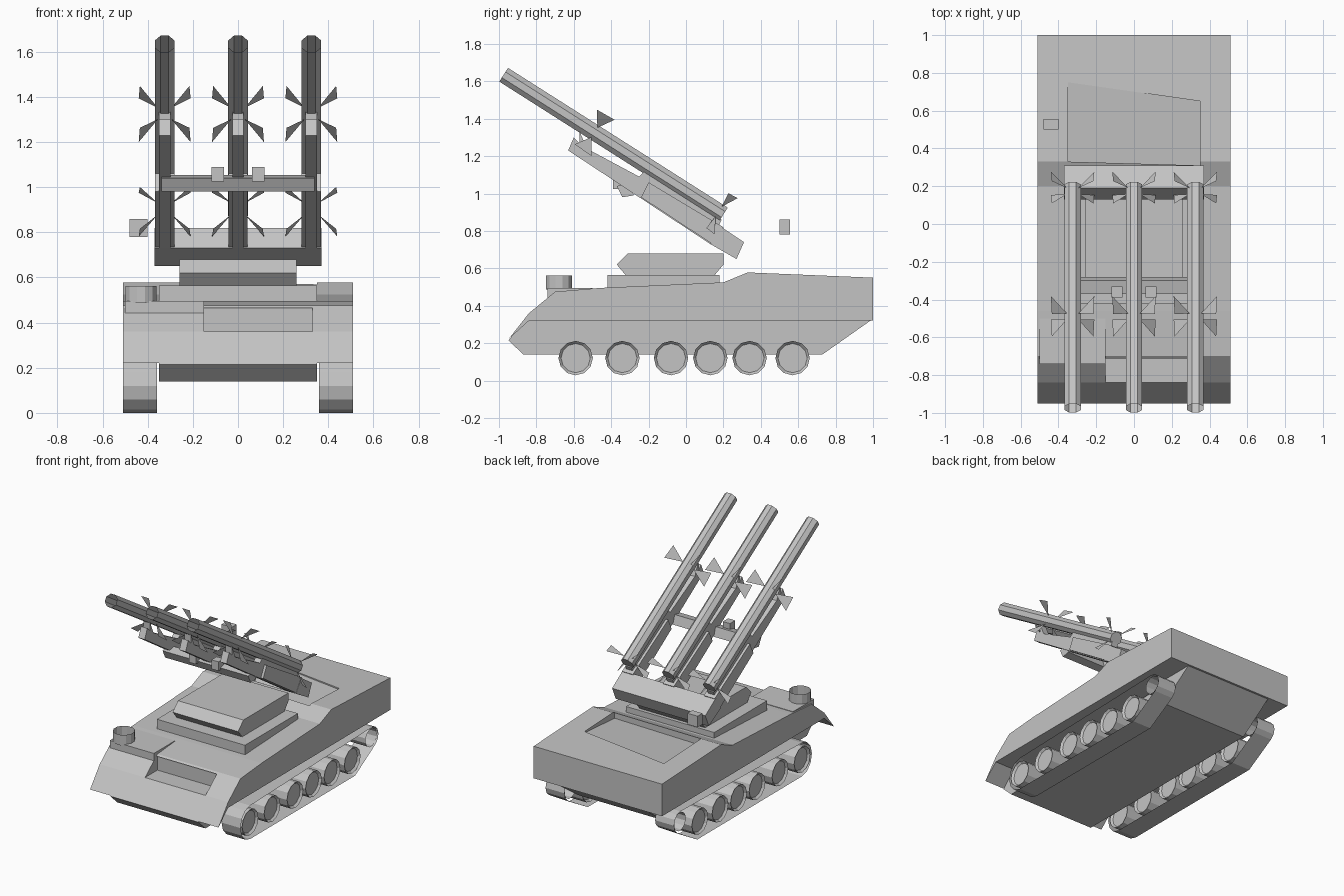
import bpy, bmesh
from math import pi, cos, sin, atan2
from mathutils import Matrix, Vector

if "Cube" in bpy.data.objects:
    bpy.data.objects.remove(bpy.data.objects["Cube"])

GREY = (0.55, 0.55, 0.55, 1)
mat = bpy.data.materials.new("plain_grey")
mat.use_nodes = True
mat.diffuse_color = GREY
mat.node_tree.nodes["Principled BSDF"].inputs["Base Color"].default_value = GREY


def finish(name, bm, solid=True):
    if solid:
        bmesh.ops.recalc_face_normals(bm, faces=bm.faces)
    me = bpy.data.meshes.new(name)
    bm.to_mesh(me)
    bm.free()
    me.materials.append(mat)
    ob = bpy.data.objects.new(name, me)
    bpy.context.collection.objects.link(ob)
    return ob


def loft(name, ring_a, ring_b):
    """Closed solid between two matching rings of points."""
    bm = bmesh.new()
    a = [bm.verts.new(p) for p in ring_a]
    b = [bm.verts.new(p) for p in ring_b]
    bm.faces.new(a)
    bm.faces.new(b[::-1])
    for i in range(len(a)):
        j = (i + 1) % len(a)
        bm.faces.new((a[j], a[i], b[i], b[j]))
    return finish(name, bm)


def prism(name, x0, x1, profile, inset=0):
    """Side profile of (y, z) points pulled across x."""
    return loft(name, [(x0, y, z) for y, z in profile], [(x1, y, z) for y, z in profile])


def box(name, x0, x1, y0, y1, z0, z1):
    return prism(name, x0, x1, [(y0, z0), (y1, z0), (y1, z1), (y0, z1)])


def cut(ob, cutter):
    cutter.hide_render = True
    mod = ob.modifiers.new("cut", "BOOLEAN")
    mod.operation = "DIFFERENCE"
    mod.solver = "EXACT"
    mod.object = cutter
    bpy.context.view_layer.update()
    ev = ob.evaluated_get(bpy.context.evaluated_depsgraph_get())
    me = bpy.data.meshes.new_from_object(ev)
    ob.modifiers.clear()
    ob.data = me
    bpy.data.objects.remove(cutter)


def tube(name, matrix, radius, depth, sides, open_low=True, open_high=True):
    """Cylinder along local z with optional open ends."""
    bm = bmesh.new()
    bmesh.ops.create_cone(bm, cap_ends=True, segments=sides, radius1=radius,
                          radius2=radius, depth=depth,
                          matrix=Matrix.Rotation(pi / sides, 4, "Z"))
    gone = [f for f in bm.faces if len(f.verts) == sides and
            (open_low if f.calc_center_median().z < 0 else open_high)]
    bmesh.ops.delete(bm, geom=gone, context="FACES")
    bm.transform(matrix)
    return finish(name, bm, False)


# Hull
prism("lower_hull", -.35, .35,
      [(-.87, .14), (-.95, .215), (-.84, .33), (1, .33), (.73, .14)])
hull = prism("upper_hull", -.51, .51,
             [(-.95, .22), (-.84, .36), (-.70, .475), (-.46, .495), (.2, .525),
              (.33, .578), (1, .55), (1, .32), (-.84, .32)])
cut(hull, box("front_recess_cutter", -.15, .33, -1, -.70, .36, .465))
deck = [(-.35, .33), (.35, .31), (.35, .65), (-.35, .75)]
cut(hull, loft("deck_recess_cutter",
               [(x, y, .53 if y < .5 else .555) for x, y in deck],
               [(x, y, .7) for x, y in deck]))
box("hatch_base", -.5, -.15, -.74, -.5, .38, .495)
tube("hatch_cupola", Matrix.Translation((-.43, -.68, .525)), .072, .075, 12, True, True)
box("floating_marker_box", -.48, -.4, .5, .555, .78, .86)

# Turret
box("turret_ring", -.35, .35, -.42, .18, .48, .565)
prism("turret", -.26, .26,
      [(-.37, .62), (-.31, .68), (.2, .68), (.2, .62), (.15, .56), (-.32, .56)])

# Running gear
TO_X = Matrix.Rotation(pi / 2, 4, "Y")


def wheel(name, side, y, z, radius):
    bm = bmesh.new()
    bmesh.ops.create_cone(bm, cap_ends=True, segments=12, radius1=radius,
                          radius2=radius, depth=.15)
    caps = [f for f in bm.faces if len(f.verts) == 12]
    bmesh.ops.inset_individual(bm, faces=caps, thickness=.014)
    for f in caps:
        for v in f.verts:
            v.co.z *= .8
    bm.transform(Matrix.Translation((side * .435, y, z)) @ TO_X)
    finish(name, bm)


# Track loop in (y, z): front wheel arc, flat ground run, rear sprocket arc
track = [(-.59 + .11 * cos(a), .12 + .12 * sin(a))
         for a in (pi * k / 6 for k in range(3, 10))]
track += [(.6, 0)]
track += [(.79 + .075 * cos(a), .2 + .075 * sin(a))
          for a in (pi * k / 6 for k in range(-2, 4))]

for side, label in ((1, "left"), (-1, "right")):
    for i, y in enumerate((-.59, -.34, -.08, .13, .34, .57)):
        wheel(f"{label}_road_wheel_{i + 1}", side, y, .12, .092)
    tube(f"{label}_sprocket", Matrix.Translation((side * .435, .79, .2)) @ TO_X,
         .066, .14, 12)
    bm = bmesh.new()
    rows = [[bm.verts.new((side * x, y, z)) for x in (.36, .51)] for y, z in track]
    for i, (a, b) in enumerate(rows):
        c, d = rows[(i + 1) % len(rows)]
        bm.faces.new((a, b, d, c))
    finish(f"{label}_track", bm)

# Launcher frame
prism("rear_crossbar", -.37, .37, [(.13, .73), (.27, .65), (.31, .74), (.19, .82)])
prism("middle_crossbar", -.34, .34, [(-.37, 1.04), (-.34, .98), (-.28, .99), (-.3, 1.055)])
for x in (-.09, .09):
    box("crossbar_block", x - .028, x + .028, -.39, -.33, 1.025, 1.09)

# Missiles: local z runs back along the axis, local y points up from it
nose, tail = Vector((0, -.975, 1.635)), Vector((0, .2, .888))
axis = (tail - nose).normalized()
up = Vector((0, -axis.z, axis.y))
length = (tail - nose).length
spin = Matrix((Vector((1, 0, 0)), up, axis)).transposed().to_4x4()


def fins(name, x, centre, half_chord, sweep):
    bm = bmesh.new()
    for sx in (-1, 1):
        for su in (-1, 1):
            out = Vector((sx, 0, 0)) + up * su
            base = Vector((x, 0, 0)) + centre
            pts = [base + out * .03,
                   base + out * .11 + axis * (sweep - half_chord),
                   base + out * .115 + axis * (sweep + half_chord)]
            bm.faces.new([bm.verts.new(p) for p in pts])
    finish(name, bm, False)


for x, label in ((-.325, "right"), (0, "middle"), (.325, "left")):
    place = Matrix.Translation((nose + tail) / 2 + Vector((x, 0, 0))) @ spin
    tube(f"{label}_missile", place, .047, length, 8, True, False)
    fins(f"{label}_mid_fins", x, nose + axis * .575, .055, 0)
    fins(f"{label}_tail_fins", x, tail - axis * .03, .028, .02)
    prism(f"{label}_rail", x - .025, x + .025,
          [(-.63, 1.23), (-.6, 1.3), (-.57, 1.27), (-.57, 1.335), (-.53, 1.24),
           (-.25, 1.09), (-.22, 1.12), (.19, .86), (.13, .73)])
    prism(f"{label}_rail_block", x - .043, x + .043,
          [(-.24, .98), (-.2, 1.06), (.2, .82), (.14, .73)])
